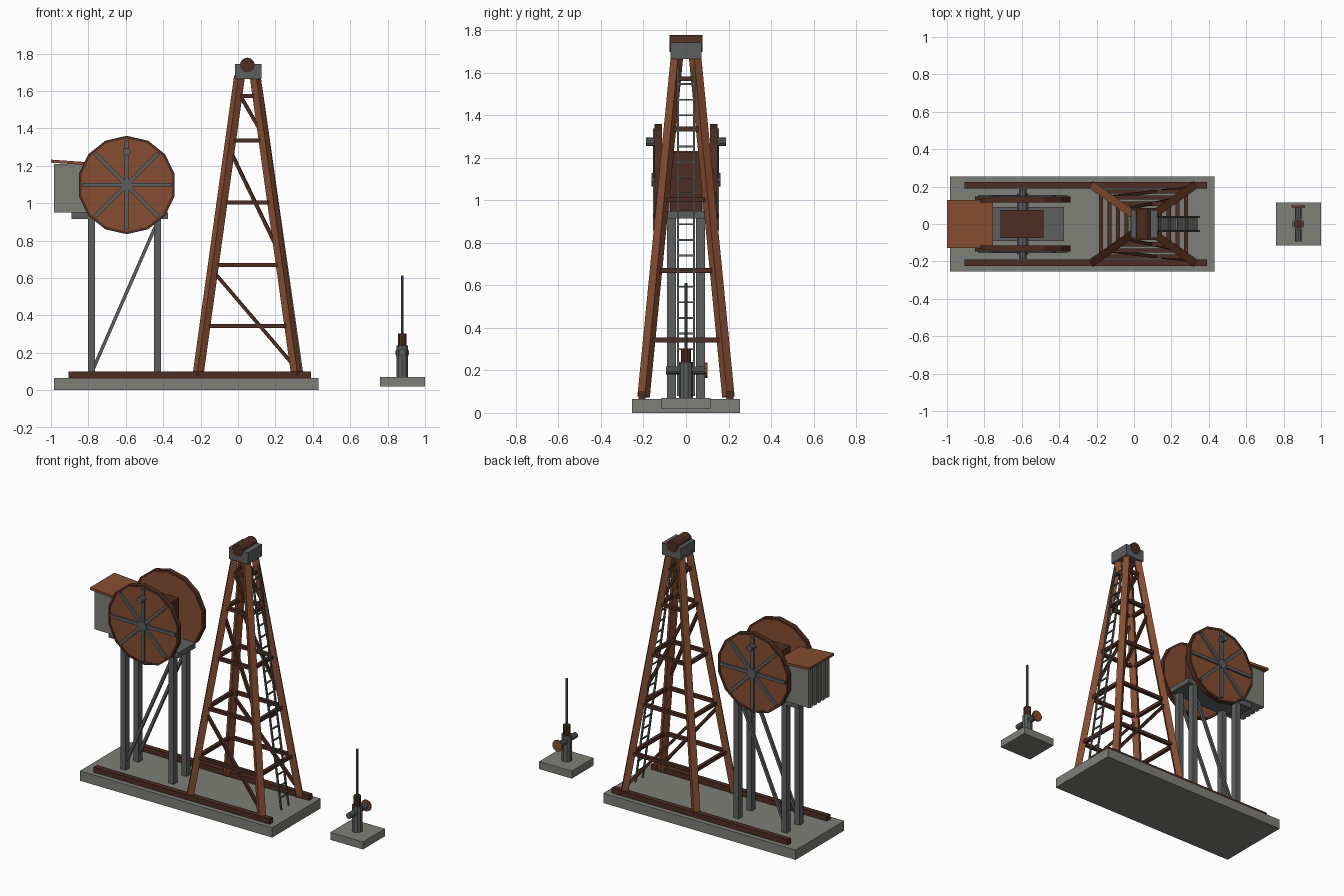
import bpy
from math import pi, sin, cos
from mathutils import Vector

if "Cube" in bpy.data.objects:
    bpy.data.objects.remove(bpy.data.objects["Cube"])


def material(name, rgb):
    m = bpy.data.materials.new(name)
    m.diffuse_color = (*rgb, 1)
    m.use_nodes = True
    m.node_tree.nodes["Principled BSDF"].inputs["Base Color"].default_value = m.diffuse_color
    return m


RUST = material("rust", (0.24, 0.075, 0.032))
WOOD = material("dark_wood", (0.075, 0.026, 0.015))
STEEL = material("steel", (0.11, 0.115, 0.115))
STONE = material("concrete", (0.21, 0.215, 0.185))


def finish(name, mat):
    o = bpy.context.object
    o.name = name
    o.data.materials.append(mat)
    return o


def box(name, lo, hi, mat):
    lo, hi = Vector(lo), Vector(hi)
    bpy.ops.mesh.primitive_cube_add(size=1, location=(lo + hi) / 2)
    o = finish(name, mat)
    o.scale = hi - lo
    return o


def beam(name, a, b, w, mat):
    a, b = Vector(a), Vector(b)
    bpy.ops.mesh.primitive_cube_add(size=1, location=(a + b) / 2)
    o = finish(name, mat)
    o.rotation_euler = (b - a).to_track_quat('Z', 'Y').to_euler()
    o.scale = (w, w, (b - a).length)
    return o


def rod(name, a, b, r, mat, sides=10):
    a, b = Vector(a), Vector(b)
    bpy.ops.mesh.primitive_cylinder_add(vertices=sides, radius=r, depth=(b - a).length,
                                        location=(a + b) / 2)
    o = finish(name, mat)
    o.rotation_euler = (b - a).to_track_quat('Z', 'Y').to_euler()
    return o


# Ground slabs and skids
box("base_slab", (-0.985, -0.255, 0), (0.43, 0.255, 0.065), STONE)
box("well_slab", (0.76, -0.115, 0.02), (1.0, 0.115, 0.07), STONE)
for s in (-1, 1):
    box("skid", (-0.905, s * 0.207 - 0.017, 0.06), (0.39, s * 0.207 + 0.017, 0.1), WOOD)

# Derrick legs
CX = 0.05


def corner(sx, sy, z):
    t = (z - 0.07) / 1.6
    return Vector((CX + sx * (0.265 - 0.222 * t), sy * (0.2 - 0.157 * t), z))


for sx in (-1, 1):
    for sy in (-1, 1):
        beam("derrick_leg", corner(sx, sy, 0.075), corner(sx, sy, 1.68), 0.042, RUST)

# Horizontal girts on all four sides
for z in (0.343, 0.67, 1.003, 1.335, 1.572):
    for s in (-1, 1):
        beam("girt_long", corner(-1, s, z), corner(1, s, z), 0.022, WOOD)
        beam("girt_short", corner(s, -1, z), corner(s, 1, z), 0.022, WOOD)

# Diagonal braces on front and back
for z0, z1 in ((0.12, 0.64), (0.73, 1.29), (1.36, 1.6)):
    for s in (-1, 1):
        beam("diagonal_brace", corner(1, s, z0), corner(-1, s, z1), 0.018, WOOD)

# Crown block and pulley roller
box("crown_block", (-0.015, -0.074, 1.665), (0.125, 0.074, 1.743), STEEL)
rod("crown_roller", (CX, -0.077, 1.738), (CX, 0.077, 1.738), 0.04, WOOD, 12)

# Ladder on the right face
foot, head = Vector((0.345, 0, 0.08)), Vector((0.125, 0, 1.62))
for s in (-1, 1):
    off = Vector((0, s * 0.038, 0))
    beam("ladder_rail", foot + off, head + off, 0.01, STEEL)
for i in range(1, 21):
    p = foot.lerp(head, i / 21)
    beam("ladder_rung", p - Vector((0, 0.04, 0)), p + Vector((0, 0.04, 0)), 0.008, STEEL)

# Engine stand: posts, braces and platform
for s in (-1, 1):
    for x in (-0.783, -0.43):
        box("stand_post", (x - 0.019, s * 0.068 - 0.021, 0.06), (x + 0.019, s * 0.068 + 0.021, 0.92), STEEL)
    beam("stand_brace", (-0.78, s * 0.068, 0.1), (-0.435, s * 0.068, 0.89), 0.018, STEEL)
box("stand_platform", (-0.89, -0.09, 0.915), (-0.375, 0.09, 0.95), STEEL)
box("gear_case", (-0.715, -0.075, 0.95), (-0.485, 0.075, 1.225), WOOD)

# Engine house with ribbed end wall and sloping roof
box("house", (-0.975, -0.105, 0.95), (-0.78, 0.105, 1.208), STONE)
for i in range(5):
    y = -0.088 + i * 0.044
    box("house_rib", (-0.985, y - 0.013, 0.95), (-0.97, y + 0.013, 1.208), STONE)
roof = box("house_roof", (-1.0, -0.128, 1.208), (-0.755, 0.128, 1.224), RUST)
roof.rotation_euler.y = 0.07

# Flywheels with spokes, shaft and crank pins
WX, WZ = -0.595, 1.097
rod("wheel_shaft", (WX, -0.162, WZ), (WX, 0.162, WZ), 0.032, STEEL)
for s in (-1, 1):
    rod("flywheel_disc", (WX, s * 0.118, WZ), (WX, s * 0.143, WZ), 0.255, RUST, 14)
    # rim: extruded ring made from a 14-sided tube
    rim = rod("flywheel_rim", (WX, s * 0.114, WZ), (WX, s * 0.147, WZ), 0.263, WOOD, 14)
    me = rim.data
    import bmesh
    bm = bmesh.new()
    bm.from_mesh(me)
    bmesh.ops.delete(bm, geom=[f for f in bm.faces if len(f.verts) > 4], context='FACES_ONLY')
    bm.to_mesh(me)
    bm.free()
    solid = rim.modifiers.new("thickness", 'SOLIDIFY')
    solid.thickness = 0.014
    for k in range(4):
        a = k * pi / 4
        d = Vector((cos(a), 0, sin(a))) * 0.24
        c = Vector((WX, s * 0.145, WZ))
        beam("wheel_spoke", c - d, c + d, 0.021, STEEL)
    rod("crank_pin", (WX, s * 0.14, WZ + 0.178), (WX, s * 0.187, WZ + 0.178), 0.02, STEEL)

# Wellhead
PX = 0.878
rod("well_column", (PX, 0, 0.07), (PX, 0, 0.24), 0.033, STEEL)
rod("well_collar", (PX, 0, 0.24), (PX, 0, 0.302), 0.024, WOOD)
rod("polished_rod", (PX, 0, 0.3), (PX, 0, 0.612), 0.007, STEEL, 8)
rod("cross_pipe", (PX, -0.093, 0.2), (PX, 0.093, 0.2), 0.019, STEEL)
rod("valve_wheel", (PX, 0.088, 0.2), (PX, 0.1, 0.2), 0.037, RUST)
